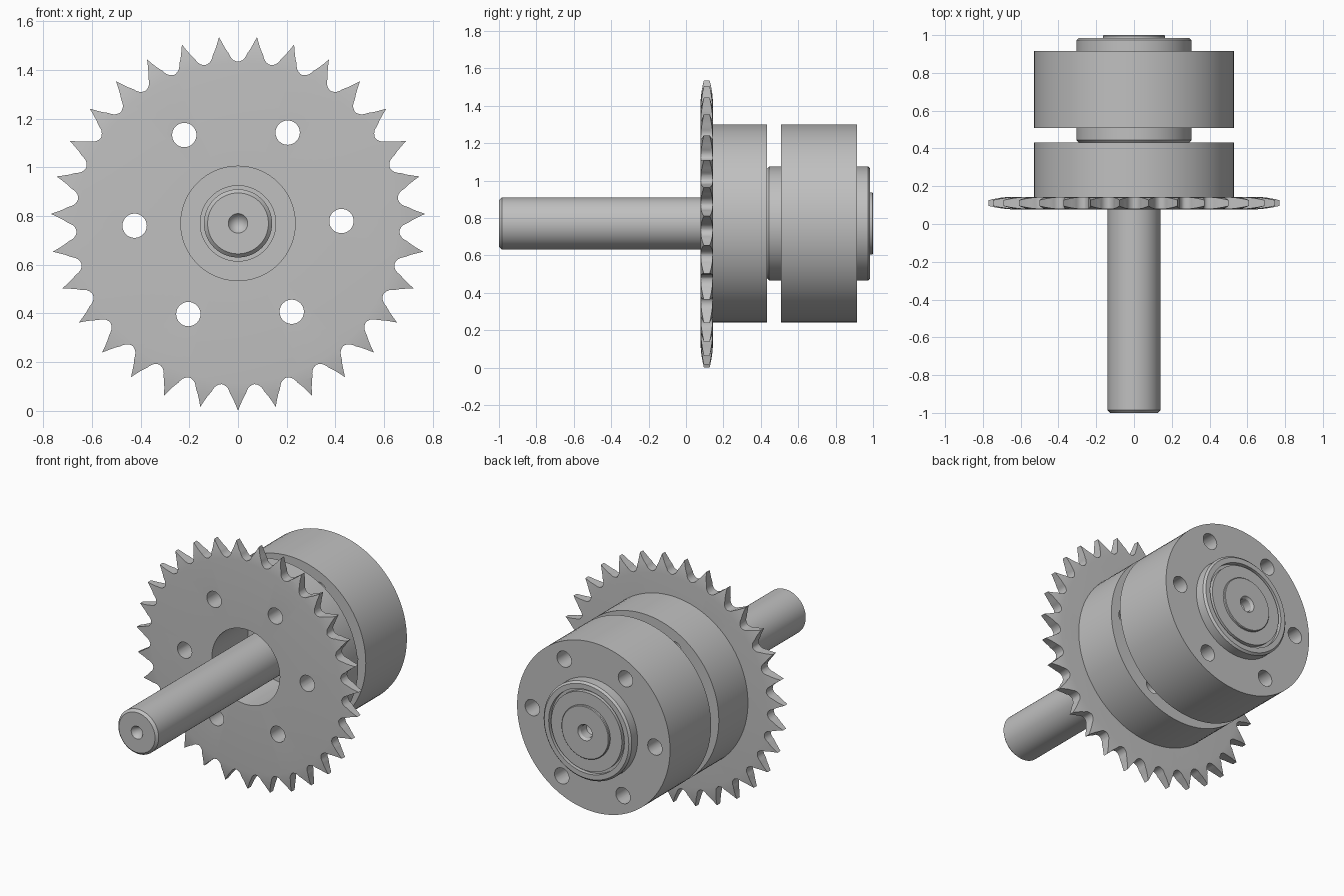
import bpy
import bmesh
from math import sin, cos, pi, radians
from mathutils import Matrix, Vector

cube = bpy.data.objects.get("Cube")
if cube:
    bpy.data.objects.remove(cube)

AXIS_Z = 0.77
TEETH = 31
TIP = 0.77

steel = bpy.data.materials.new("grey steel")
steel.use_nodes = True
COLOUR = (0.527, 0.527, 0.527, 1)
steel.diffuse_color = COLOUR
steel.node_tree.nodes["Principled BSDF"].inputs["Base Color"].default_value = COLOUR


def make_object(name, bm):
    bmesh.ops.remove_doubles(bm, verts=bm.verts, dist=1e-5)
    bmesh.ops.recalc_face_normals(bm, faces=bm.faces)
    mesh = bpy.data.meshes.new(name)
    bm.to_mesh(mesh)
    bm.free()
    mesh.materials.append(steel)
    obj = bpy.data.objects.new(name, mesh)
    obj.location.z = AXIS_Z
    bpy.context.collection.objects.link(obj)
    return obj


def lathe(name, profile, steps=96):
    """Turn a closed (radius, y) outline around the y axis."""
    bm = bmesh.new()
    verts = [bm.verts.new((r, y, 0)) for r, y in profile]
    edges = [bm.edges.new((v, verts[i - 1])) for i, v in enumerate(verts)]
    bmesh.ops.spin(bm, geom=verts + edges, cent=(0, 0, 0), axis=(0, 1, 0),
                   angle=2 * pi, steps=steps, use_merge=True)
    return make_object(name, bm)


def ring(name, inner, outer, y0, y1):
    return lathe(name, [(inner, y0), (outer, y0), (outer, y1), (inner, y1)])


def combine(obj, cutter, operation):
    """Apply a boolean and discard the cutter."""
    mod = obj.modifiers.new("cut", "BOOLEAN")
    mod.object, mod.operation, mod.solver = cutter, operation, "EXACT"
    bpy.context.view_layer.update()
    graph = bpy.context.evaluated_depsgraph_get()
    mesh = bpy.data.meshes.new_from_object(obj.evaluated_get(graph))
    obj.modifiers.clear()
    obj.data = mesh
    bpy.data.objects.remove(cutter)


def drill(obj):
    """Six bolt holes through a part."""
    bm = bmesh.new()
    for i in range(6):
        a = radians(1.3 + 60 * i)
        spot = Vector((0.425 * cos(a), 0.5, 0.425 * sin(a)))
        bmesh.ops.create_cone(bm, cap_ends=True, segments=32, radius1=0.05,
                              radius2=0.05, depth=2,
                              matrix=Matrix.Translation(spot) @ Matrix.Rotation(pi / 2, 4, "X"))
    combine(obj, make_object("hole_cutter", bm), "DIFFERENCE")


# Toothed blank: pointed teeth with round roots
flank = [(0.745, 0.010), (0.72, 0.021), (0.70, 0.0325)]
root = [(0.70 - 0.036 * sin(t), TIP and pi / TEETH * 0.70 - 0.036 * cos(t))
        for t in (radians(d) for d in (18, 36, 54, 72))]
half = [(r, w / r) for r, w in flank + root]
tooth = [(TIP, 0)] + half + [(0.664, pi / TEETH)]
tooth += [(r, 2 * pi / TEETH - a) for r, a in reversed(half)]
bm = bmesh.new()
outline = []
for i in range(TEETH):
    for r, a in tooth:
        t = -pi / 2 + 2 * pi * i / TEETH + a
        outline.append(bm.verts.new((r * cos(t), 0.05, r * sin(t))))
face = bm.faces.new(outline)
moved = bmesh.ops.extrude_face_region(bm, geom=[face])["geom"]
bmesh.ops.translate(bm, vec=(0, 0.13, 0),
                    verts=[g for g in moved if isinstance(g, bmesh.types.BMVert)])
sprocket = make_object("sprocket", bm)

# Thin the teeth towards their tips and open the bore
side = [(0.235, 0.033), (0.655, 0.033), (0.70, 0.029), (0.74, 0.022), (0.79, 0.011)]
limits = [(r, 0.111 - w) for r, w in side] + [(r, 0.111 + w) for r, w in reversed(side)]
combine(sprocket, lathe("tooth_limits", limits), "INTERSECT")
drill(sprocket)

# Front and rear hubs
front_hub = ring("front_hub", 0.235, 0.53, 0.144, 0.432)
drill(front_hub)
rear_hub = ring("rear_hub", 0.29, 0.53, 0.508, 0.915)
drill(rear_hub)

# Bearing housing with a retaining groove on the rear
housing = lathe("bearing_housing", [
    (0.155, 0.432), (0.293, 0.432), (0.305, 0.445), (0.305, 0.973), (0.293, 0.985),
    (0.262, 0.985), (0.262, 0.96), (0.245, 0.96), (0.245, 0.985), (0.13, 0.985),
    (0.13, 0.48), (0.155, 0.48)])

# Shaft with chamfered nose, centre drillings and rear collar
shaft = lathe("shaft", [
    (0, -0.94), (0.04, -1), (0.125, -1), (0.14, -0.985), (0.14, 0.975),
    (0.165, 0.975), (0.165, 0.996), (0.161, 1), (0.05, 1), (0.04, 0.985), (0.04, 0.93), (0, 0.9)])

# Smooth round surfaces, keep machined edges crisp
bpy.ops.object.select_all(action="DESELECT")
for obj in (sprocket, front_hub, rear_hub, housing, shaft):
    obj.select_set(True)
    bpy.context.view_layer.objects.active = obj
bpy.ops.object.shade_smooth_by_angle(angle=radians(30))
